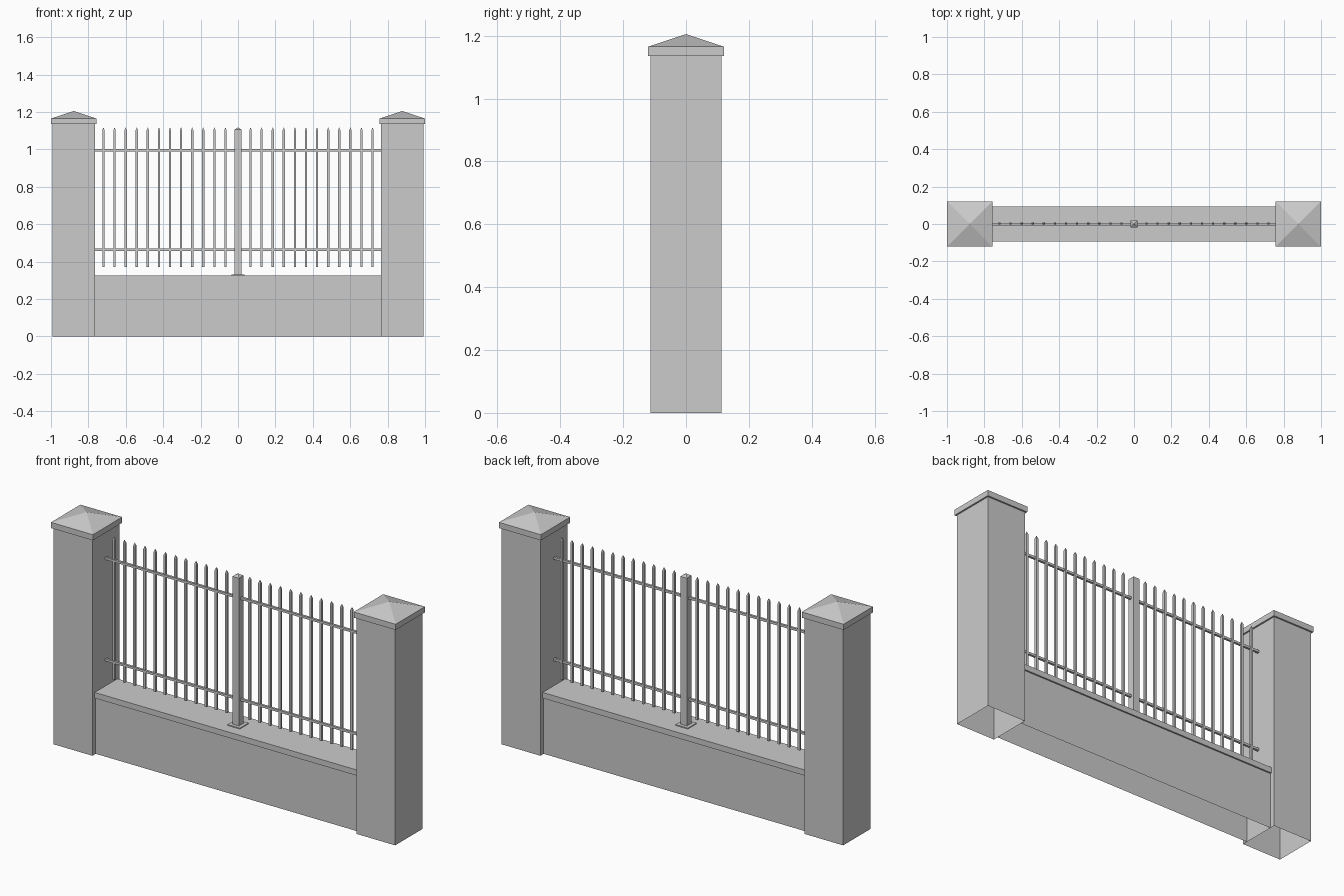
import bpy, bmesh

if "Cube" in bpy.data.objects:
    bpy.data.objects.remove(bpy.data.objects["Cube"])


def loft(name, rings, x=0.0, y=0.0, cap_bottom=True, open_ends=False):
    """Stack rectangular rings (half_x, half_y, z); zero half sizes make a point."""
    bm = bmesh.new()
    prev = None
    for hx, hy, z in rings:
        if hx == 0:
            cur = [bm.verts.new((x, y, z))]
        else:
            cur = [bm.verts.new((x + sx * hx, y + sy * hy, z))
                   for sx, sy in ((-1, -1), (1, -1), (1, 1), (-1, 1))]
        if prev is None:
            if cap_bottom:
                bm.faces.new(cur[::-1])
        else:
            for i in range(4):
                if open_ends and i % 2:
                    continue
                j = (i + 1) % 4
                if len(cur) == 1:
                    bm.faces.new((prev[i], prev[j], cur[0]))
                else:
                    bm.faces.new((prev[i], prev[j], cur[j], cur[i]))
        prev = cur
    if len(prev) == 4:
        bm.faces.new(prev)
    mesh = bpy.data.meshes.new(name)
    bm.to_mesh(mesh)
    bm.free()
    obj = bpy.data.objects.new(name, mesh)
    bpy.context.collection.objects.link(obj)
    return obj


def box(name, hx, hy, z0, z1, x=0.0, y=0.0):
    return loft(name, [(hx, hy, z0), (hx, hy, z1)], x, y)


# Low wall with a slightly overhanging coping, open underneath
loft("wall", [(0.767, 0.086, 0), (0.767, 0.086, 0.295), (0.767, 0.094, 0.295),
              (0.767, 0.094, 0.325)], cap_bottom=False, open_ends=True)

# Hollow pillars with pyramid caps
for side, label in ((-1, "left"), (1, "right")):
    loft(label + "_pillar",
         [(0.113, 0.113, 0), (0.113, 0.113, 1.135), (0.1215, 0.1215, 1.135),
          (0.1215, 0.1215, 1.165), (0, 0, 1.205)],
         x=side * 0.8785, cap_bottom=False)

# Middle post and its base plate
box("post_plate", 0.036, 0.036, 0.325, 0.33)
loft("middle_post", [(0.0187, 0.0187, 0.33), (0.0187, 0.0187, 1.105), (0, 0, 1.118)])

# Horizontal rails
for z, label in ((0.463, "lower_rail"), (0.995, "upper_rail")):
    box(label, 0.767, 0.006, z - 0.006, z + 0.006, y=-0.002)

# Pointed pickets, twelve on each side of the post
for side in (-1, 1):
    for i in range(12):
        loft("picket", [(0.006, 0.006, 0.37), (0.006, 0.006, 1.102), (0, 0, 1.118)],
             x=side * (0.067 + 0.0593 * i), y=0.002)
